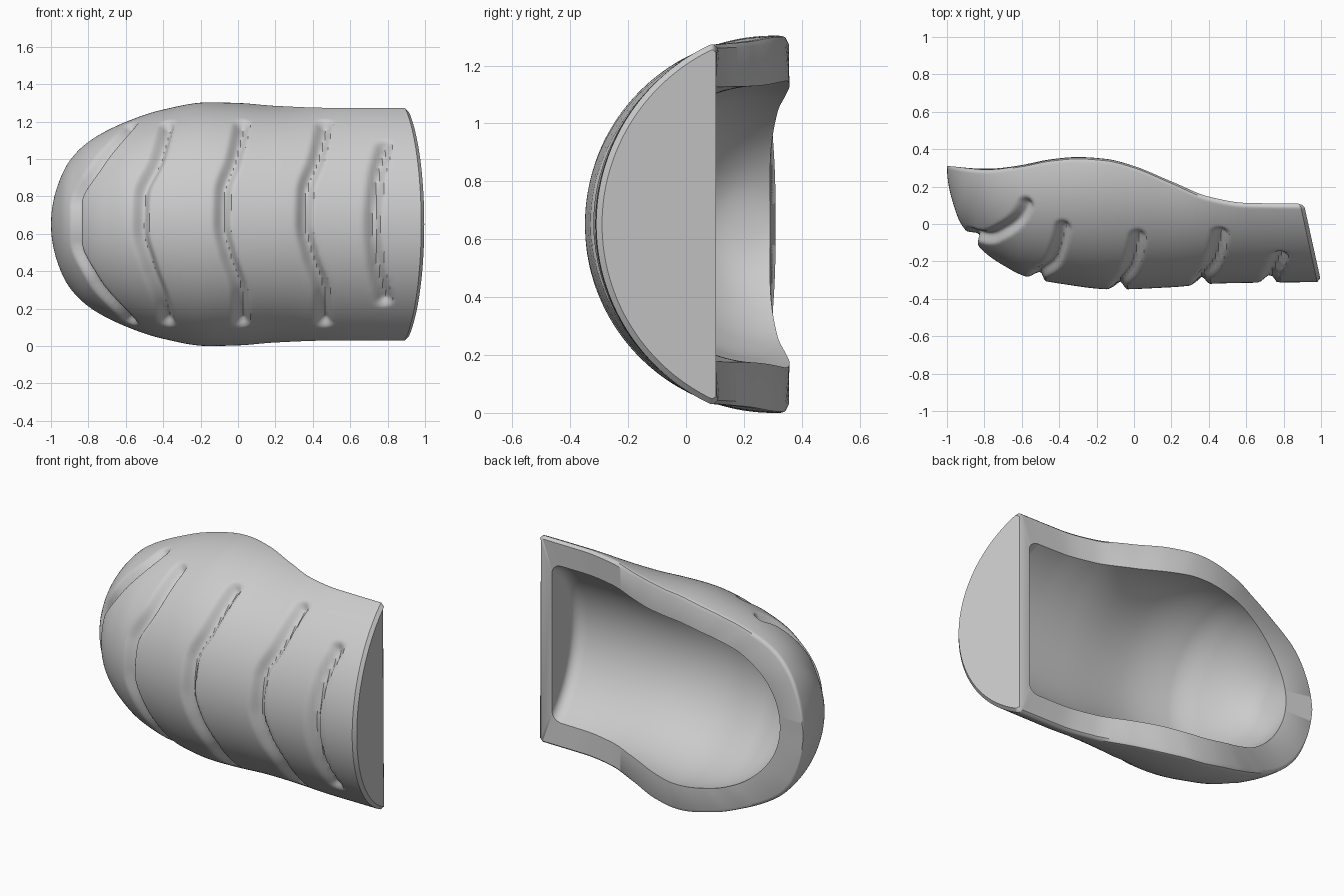
import bpy, bmesh, math
from mathutils import Vector
from mathutils.kdtree import KDTree

if "Cube" in bpy.data.objects:
    bpy.data.objects.remove(bpy.data.objects["Cube"], do_unlink=True)

MID_Z = 0.65
COLUMNS, ROWS = 190, 130


def smooth(t):
    t = min(max(t, 0), 1)
    return t * t * (3 - 2 * t)


def curve(points, root=None):
    """Smooth function through points; root gives a rounded start at that x."""
    warp = (lambda x: x) if root is None else (lambda x: math.sqrt(max(x - root, 0)))
    xs = [warp(p[0]) for p in points]
    ys = [p[1] for p in points]
    slopes = [(b - a) / (d - c) for a, b, c, d in zip(ys, ys[1:], xs, xs[1:])]
    tangents = [slopes[0]]
    for a, b in zip(slopes, slopes[1:]):
        tangents.append(2 * a * b / (a + b) if a * b > 0 else 0)
    tangents.append(slopes[-1])

    def value(x):
        x = min(max(warp(x), xs[0]), xs[-1])
        k = max(i for i in range(len(xs) - 1) if xs[i] <= x)
        h = xs[k + 1] - xs[k]
        t = (x - xs[k]) / h
        return ((1 - smooth(t)) * ys[k] + smooth(t) * ys[k + 1]
                + h * t * (1 - t) * ((1 - t) * tangents[k] - t * tangents[k + 1]))
    return value


# Profiles along the length: open back edge, then half width and front depth
back = curve([(-1, .31), (-.8, .29), (-.6, .315), (-.45, .345), (-.3, .358), (-.15, .348),
              (0, .31), (.2, .225), (.4, .14), (.6, .105), (.91, .1)])
outer_width = curve([(-1, 0), (-.97, .19), (-.9, .34), (-.8, .44), (-.6, .545), (-.4, .61),
                     (-.15, .65), (0, .648), (.2, .635), (.5, .628), (.91, .628)], -1)
outer_front = curve([(-1, .31), (-.97, .12), (-.93, .01), (-.87, -.07), (-.8, -.15), (-.7, -.22),
                     (-.58, -.28), (-.4, -.318), (-.1, -.35), (.2, -.338), (.45, -.318), (.91, -.31)], -1)
inner_width = curve([(-.83, 0), (-.8, .15), (-.7, .3), (-.55, .41), (-.4, .46), (-.15, .495),
                     (.2, .477), (.825, .473)], -.83)
inner_front = curve([(-.83, .29), (-.8, .1), (-.7, -.02), (-.55, -.12), (-.4, -.19), (-.1, -.23),
                     (.3, -.21), (.825, -.19)], -.83)


def fillet(d, r):
    d = min(max(d, 0), r)
    return r - math.sqrt(r * r - (r - d) ** 2)


def section(x, width, front, end, radius):
    """Circular arc at x: centre, radius and half angle."""
    f = fillet(end - x, radius)
    w, y0 = max(width(x) - f, 0), front(x) + f
    s = max(back(x) - y0, 1e-5)
    r = (w * w + s * s) / (2 * s)
    return y0 + r, r, math.atan2(w, y0 + r - back(x))


def lean(x, y):
    """Tilt the flat end."""
    return x + (.1 - y) * .22 * smooth((x - .55) / .36)


def shell(bm, start, end, width, front, radius, flip):
    """Grid of vertices for one skin, with its distance to the rim."""
    xs = [start + (end - start) * (i / COLUMNS) ** 1.6 for i in range(COLUMNS)]
    xs = [x for x in xs if x < end - radius]
    extra = COLUMNS + 1 - len(xs)
    xs += [end - radius * (1 - i / (extra - 1)) ** 2 for i in range(extra)]
    grid, rim = [], {}
    for x in xs:
        yc, r, a = section(x, width, front, end, radius)
        row = []
        for j in range(ROWS + 1):
            u = 2 * j / ROWS - 1
            angle = a * (.6 * u + .4 * math.sin(u * math.pi / 2))
            y = yc - r * math.cos(angle)
            v = bm.verts.new((lean(x, y), y, MID_Z + r * math.sin(angle)))
            rim[v] = (r * (a - abs(angle)), r)
            row.append(v)
        grid.append(row)
    for p, q in zip(grid, grid[1:]):
        for j in range(ROWS):
            face = [p[j], q[j], q[j + 1], p[j + 1]]
            bm.faces.new(face[::-1] if flip else face)
    return grid, rim


bm = bmesh.new()
outer, rim = shell(bm, -1, .91, outer_width, outer_front, .02, False)
bm.normal_update()

# Grooves: paths in x and z, laid onto the outer skin
wave = [(.03, 1.18), (-.01, 1.0), (-.07, .82), (-.075, .65), (-.04, .48), (.02, .28), (.03, .13)]
grooves = [
    [(-.57, 1.18), (-.74, .98), (-.86, .76), (-.86, .56), (-.76, .34), (-.57, .13)],
    [(-.37, 1.18), (-.42, 1.0), (-.505, .8), (-.51, .62), (-.46, .42), (-.4, .25), (-.37, .13)],
    wave,
    [(x + .44, z) for x, z in wave],
    [(.79, 1.06), (.75, .9), (.73, .65), (.75, .42), (.79, .25)],
]
STEPS = 150
tree = KDTree(len(grooves) * (STEPS + 1))
for path in grooves:
    along = curve([(z, x) for x, z in reversed(path)])
    low, high = path[-1][1], path[0][1]
    for i in range(STEPS + 1):
        z = low + (high - low) * i / STEPS
        x = along(z)
        yc, r, a = section(x, outer_width, outer_front, .91, .02)
        y = yc - math.sqrt(max(r * r - (z - MID_Z) ** 2, 0))
        tree.insert((x, y, z), i)
tree.balance()

# Press the grooves in and round the rim edge
moves = {}
for v, (edge, r) in rim.items():
    spot, _, d = tree.find(v.co)
    reach = .055 - .015 * (v.co.x - spot.x) / max(d, 1e-4)
    depth = .042 * (1 - smooth(d / reach))
    moves[v] = v.normal * -(depth + fillet(edge, .02) * min(1, r / .3))
for v, move in moves.items():
    v.co += move

# Hollow inside, rim band and end walls
inner, _ = shell(bm, -.83, .825, inner_width, inner_front, .06, True)
for i in range(COLUMNS):
    for j in (0, ROWS):
        bm.faces.new([outer[i][j], outer[i + 1][j], inner[i + 1][j], inner[i][j]])
bm.faces.new([outer[-1][0], outer[-1][ROWS], inner[-1][ROWS], inner[-1][0]])
bm.faces.new(outer[-1])
bm.faces.new(inner[-1][::-1])
bmesh.ops.remove_doubles(bm, verts=bm.verts[:], dist=.0004)
bmesh.ops.recalc_face_normals(bm, faces=bm.faces[:])
lowest = min(v.co.z for v in bm.verts)
bmesh.ops.translate(bm, verts=bm.verts[:], vec=Vector((0, 0, -lowest)))

mesh = bpy.data.meshes.new("grooved_shell")
bm.to_mesh(mesh)
bm.free()
body = bpy.data.objects.new("grooved_shell", mesh)
bpy.context.collection.objects.link(body)

# Plain grey material
grey = bpy.data.materials.new("light_grey")
grey.use_nodes = True
colour = (.6, .6, .6, 1)
grey.diffuse_color = colour
grey.node_tree.nodes["Principled BSDF"].inputs["Base Color"].default_value = colour
mesh.materials.append(grey)

bpy.context.view_layer.objects.active = body
body.select_set(True)
bpy.ops.object.shade_smooth_by_angle(angle=math.radians(40))
